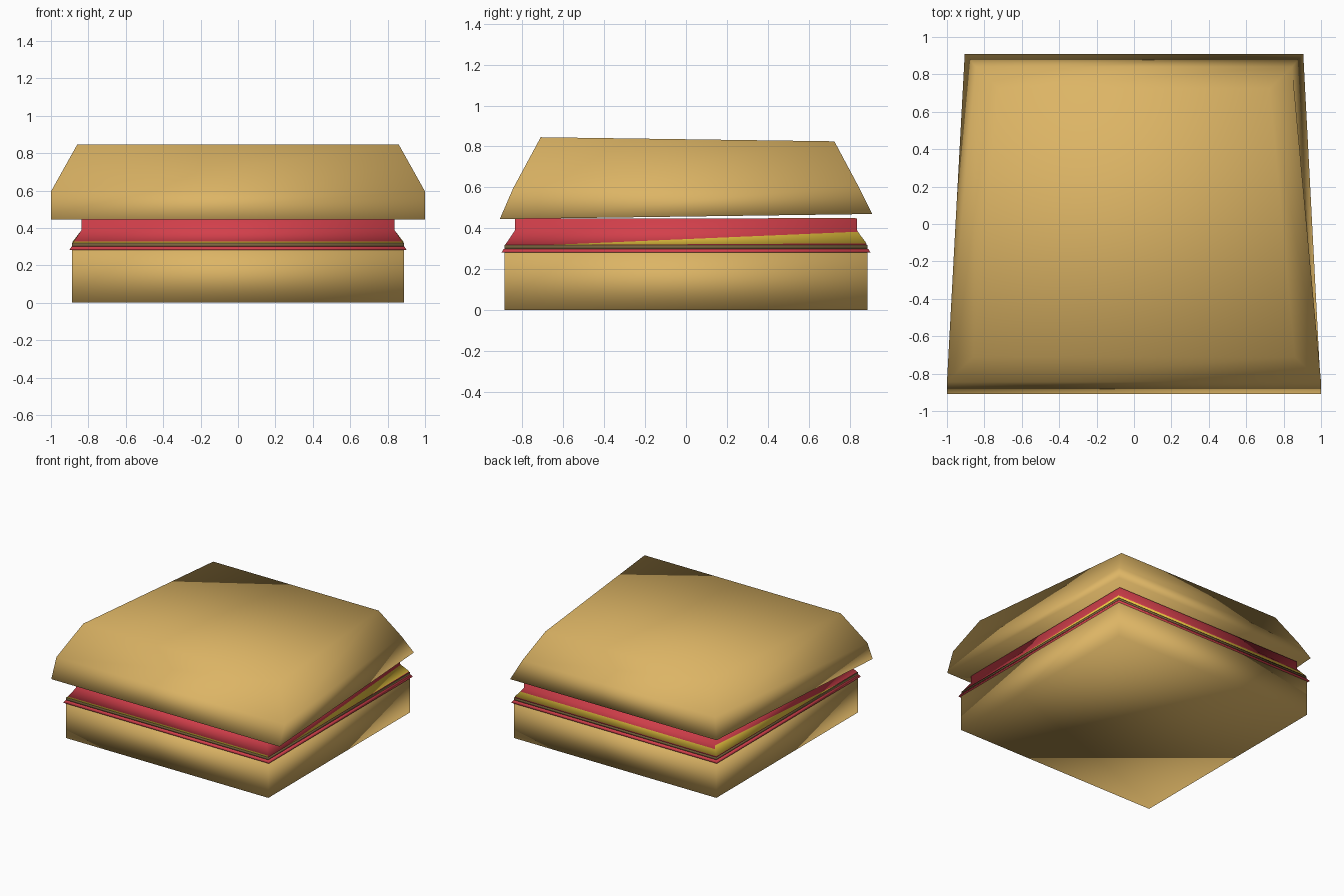
import bpy, bmesh, math

if "Cube" in bpy.data.objects:
    bpy.data.objects.remove(bpy.data.objects["Cube"])


def material(name, color):
    m = bpy.data.materials.new(name)
    m.diffuse_color = (*color, 1)
    m.use_nodes = True
    m.node_tree.nodes["Principled BSDF"].inputs["Base Color"].default_value = m.diffuse_color
    return m


BUN = material("bread", (0.72, 0.46, 0.13))
RED = material("tomato_red", (0.65, 0.05, 0.07))
BROWN = material("patty_brown", (0.20, 0.13, 0.05))
YELLOW = material("cheese_yellow", (0.80, 0.55, 0.05))


def loft(name, rings, mat, smooth=True):
    """Loft four-cornered rings; each ring is a front and a back edge (half width, y, z)."""
    bm = bmesh.new()
    loops = []
    for (xf, yf, zf), (xb, yb, zb) in rings:
        pts = [(-xf, yf, zf), (xf, yf, zf), (xb, yb, zb), (-xb, yb, zb)]
        loops.append([bm.verts.new(p) for p in pts])
    for a, b in zip(loops, loops[1:]):
        for i in range(4):
            j = (i + 1) % 4
            bm.faces.new((a[i], a[j], b[j], b[i]))
    bm.faces.new(loops[0][::-1])
    bm.faces.new(loops[-1])
    bmesh.ops.recalc_face_normals(bm, faces=bm.faces)
    for f in bm.faces:
        f.smooth = smooth
    me = bpy.data.meshes.new(name)
    bm.to_mesh(me)
    bm.free()
    me.materials.append(mat)
    ob = bpy.data.objects.new(name, me)
    bpy.context.collection.objects.link(ob)
    return ob


def slab(name, profile, mat):
    """Square layer from (half size, z) steps."""
    return loft(name, [((h, -h, z), (h, h, z)) for h, z in profile], mat)


# bottom bun
slab("bottom_bun", [(0.888, 0.0), (0.888, 0.283)], BUN)

# filling layers
slab("lower_sauce_sheet", [(0.902, 0.281), (0.890, 0.300)], RED)
slab("patty", [(0.887, 0.298), (0.887, 0.319)], BROWN)
slab("upper_tomato_layer", [(0.885, 0.317), (0.836, 0.390), (0.836, 0.448)], RED)

# thin cheese sheet, tipped slightly so it just peeks out at the back
cheese = slab("cheese_sheet", [(0.884, 0.322), (0.832, 0.390), (0.830, 0.447)], YELLOW)
cheese.rotation_euler.x = math.radians(0.3)

# top bun: tapered, tipped dome with three rings
loft("top_bun", [
    ((1.00, -0.91, 0.445), (0.905, 0.91, 0.470)),
    ((1.00, -0.845, 0.595), (0.845, 0.84, 0.610)),
    ((0.86, -0.71, 0.845), (0.725, 0.725, 0.825)),
], BUN)
